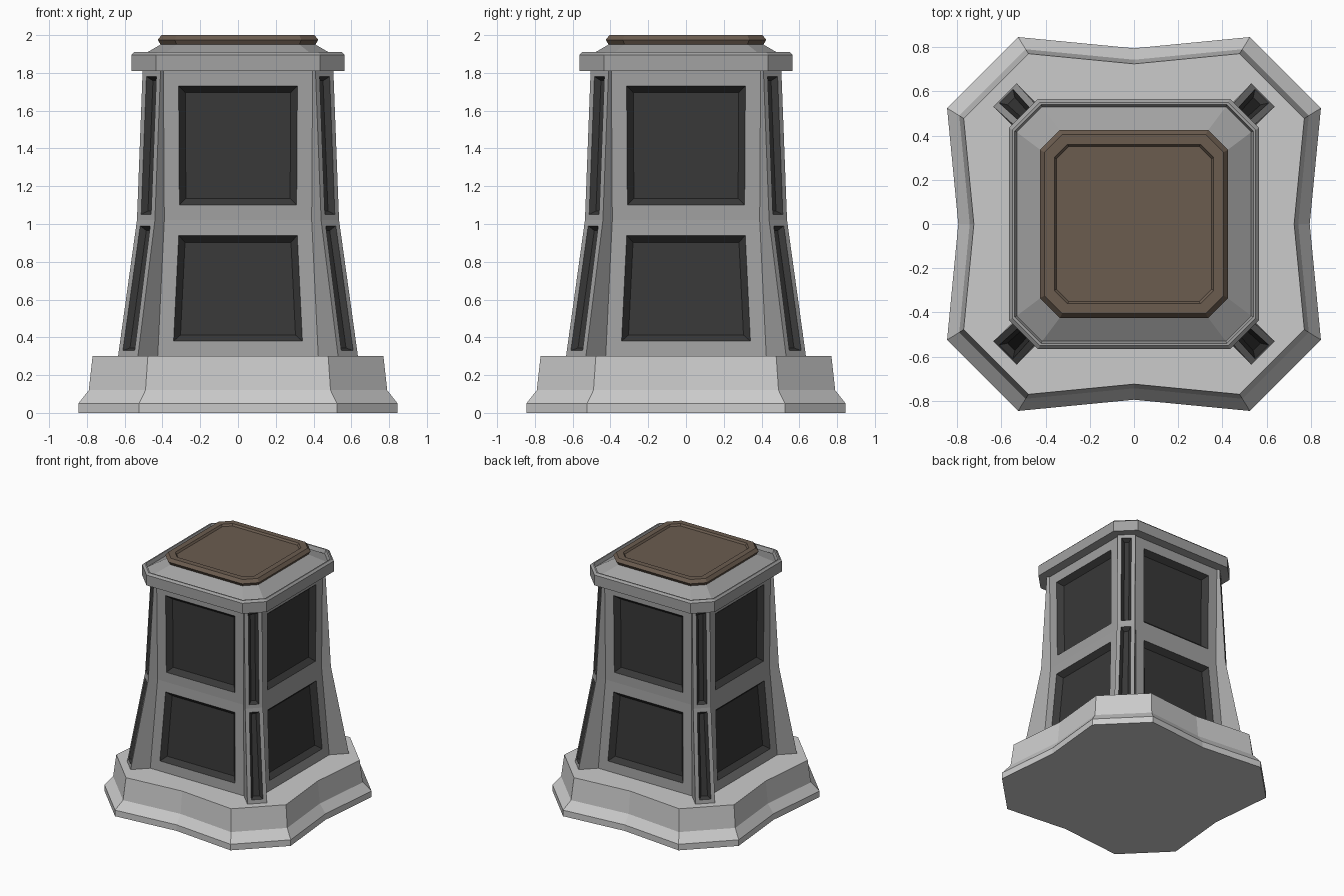
import bpy, bmesh

if "Cube" in bpy.data.objects:
    bpy.data.objects.remove(bpy.data.objects["Cube"])


def material(name, rgb):
    m = bpy.data.materials.new(name)
    m.diffuse_color = (*rgb, 1)
    m.use_nodes = True
    m.node_tree.nodes["Principled BSDF"].inputs["Base Color"].default_value = m.diffuse_color
    return m


def four_fold(points):
    """Repeat the points of one corner (front right, counterclockwise) round z."""
    out = []
    for _ in range(4):
        out += points
        points = [(-y, x) for x, y in points]
    return out


def loft(name, loops, mats=(), detail=None):
    """Skin flat loops [(z, points)] into a closed solid."""
    bm = bmesh.new()
    rings = [[bm.verts.new((x, y, z)) for x, y in four_fold(pts)] for z, pts in loops]
    n = len(rings[0])
    sides = []
    for a, b in zip(rings, rings[1:]):
        for i in range(n):
            j = (i + 1) % n
            sides.append((i, bm.faces.new((a[i], a[j], b[j], b[i]))))
    bm.faces.new(rings[0][::-1])
    bm.faces.new(rings[-1])
    bm.normal_update()
    if detail:
        detail(bm, sides)
    mesh = bpy.data.meshes.new(name)
    bm.to_mesh(mesh)
    bm.free()
    for m in mats:
        mesh.materials.append(m)
    ob = bpy.data.objects.new(name, mesh)
    bpy.context.collection.objects.link(ob)
    return ob


def chamfered(h, cut):
    return [(h - cut, -h), (h, -h + cut)]


def plinth_corner(r):
    return [(0.0, -0.94 * r), (0.62 * r, -r), (r, -0.62 * r)]


def ribbed_corner(cx, cy, rx, ry):
    return [(cx, -cy), (rx, -ry), (ry, -rx), (cy, -cx)]


def recess(bm, faces, margin, bevel, depth):
    """Frame each face, then sink a dark bevelled panel into it."""
    bmesh.ops.inset_individual(bm, faces=faces, thickness=margin, use_even_offset=True)
    bm.normal_update()
    rim = bmesh.ops.inset_individual(bm, faces=faces, thickness=bevel, depth=-depth,
                                     use_even_offset=True)["faces"]
    for f in list(rim) + faces:
        f.material_index = 1


def body_panels(bm, sides):
    recess(bm, [f for i, f in sides if i % 4 == 3], 0.08, 0.035, 0.04)   # wide panels
    recess(bm, [f for i, f in sides if i % 4 == 1], 0.03, 0.02, 0.03)    # rib slots


stone = material("mid_grey", (0.36, 0.36, 0.36))
dark = material("dark_panel", (0.04, 0.04, 0.04))
brown = material("brown", (0.147, 0.107, 0.078))

# Flared plinth with bowed-in sides
loft("plinth", [(z, plinth_corner(r)) for z, r in
                [(0, 0.845), (0.05, 0.845), (0.12, 0.79), (0.30, 0.77)]])

# Tapered body with diagonal corner ribs and recessed panels
loft("body", [(0.30, ribbed_corner(0.425, 0.53, 0.53, 0.635)),
              (1.02, ribbed_corner(0.39, 0.485, 0.44, 0.535)),
              (1.81, ribbed_corner(0.395, 0.49, 0.41, 0.505))],
     (stone, dark), body_panels)

# Cap with a thin raised rim and sloping roof
loft("cap", [(z, chamfered(h, c)) for z, h, c in
             [(1.81, 0.565, 0.13), (1.895, 0.565, 0.13), (1.91, 0.55, 0.125),
              (1.91, 0.54, 0.12), (1.88, 0.53, 0.115), (1.95, 0.41, 0.085)]], (stone,))

# Brown top slab with a shallow sunken centre
loft("top_slab", [(z, chamfered(h, c)) for z, h, c in
                  [(1.95, 0.41, 0.085), (1.975, 0.425, 0.09), (2.0, 0.405, 0.08),
                   (2.0, 0.36, 0.06), (1.985, 0.35, 0.055)]], (brown,))
